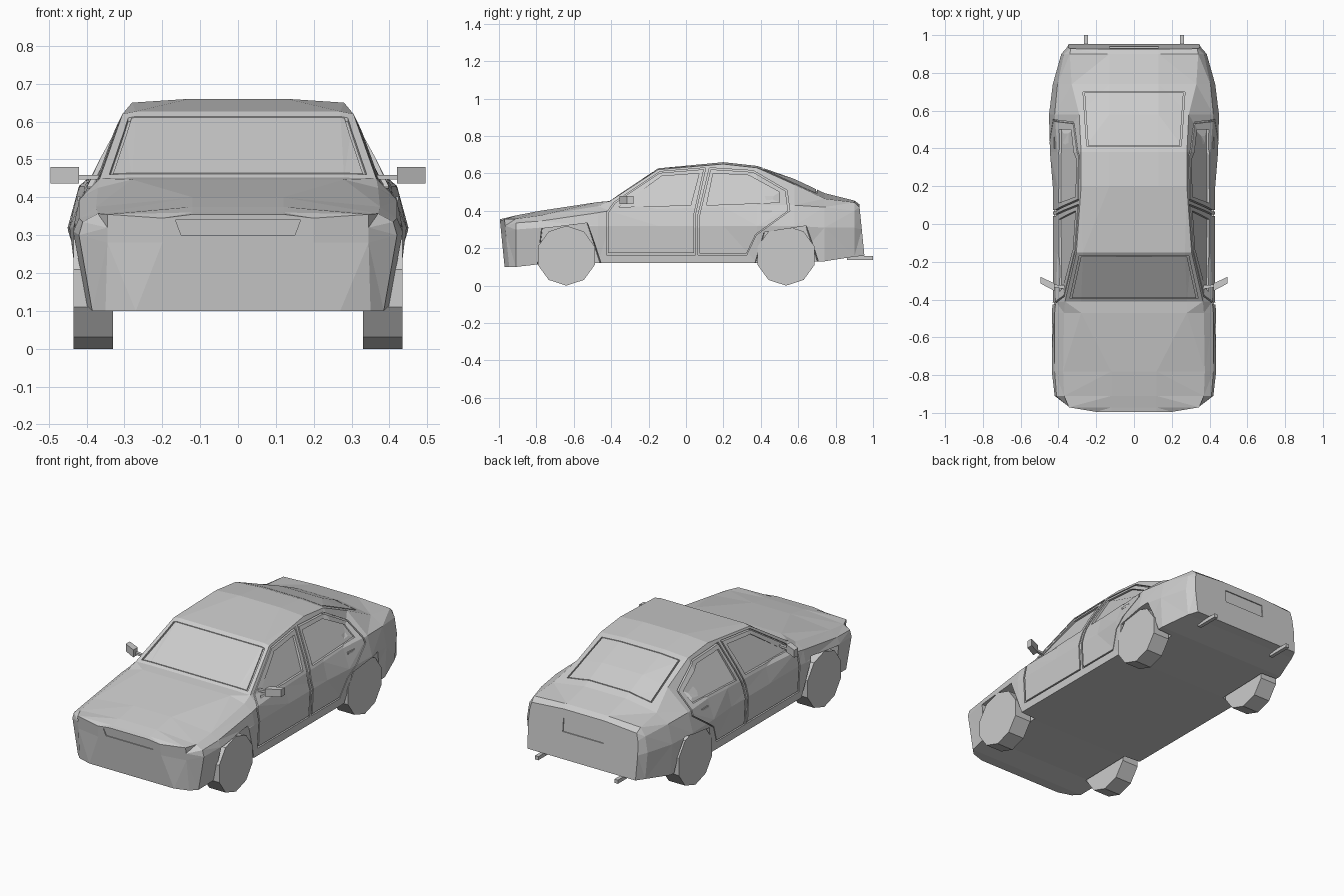
import bpy, bmesh, math
from mathutils import Vector
from mathutils.bvhtree import BVHTree

default = bpy.data.objects.get("Cube")
if default:
    bpy.data.objects.remove(default, do_unlink=True)

GREY = (0.6, 0.6, 0.6, 1.0)
paint = bpy.data.materials.new("plain_grey")
paint.use_nodes = True
paint.diffuse_color = GREY
paint.node_tree.nodes["Principled BSDF"].inputs["Base Color"].default_value = GREY


def make_object(name, bm):
    """Turn a bmesh into a linked, painted object."""
    bmesh.ops.recalc_face_normals(bm, faces=bm.faces)
    mesh = bpy.data.meshes.new(name)
    bm.to_mesh(mesh)
    bm.free()
    mesh.materials.append(paint)
    obj = bpy.data.objects.new(name, mesh)
    bpy.context.collection.objects.link(obj)
    return obj


def bridge(bm, loop_a, loop_b):
    for i in range(len(loop_a)):
        j = (i + 1) % len(loop_a)
        bm.faces.new((loop_a[i], loop_a[j], loop_b[j], loop_b[i]))


def add_solid(bm, start, end):
    """Closed prism between two matching outlines."""
    a = [bm.verts.new(p) for p in start]
    b = [bm.verts.new(p) for p in end]
    bridge(bm, a, b)
    bm.faces.new(a)
    bm.faces.new(b)


def flip(points):
    return [Vector((-p[0], p[1], p[2])) for p in points]


def cut(target, bm, name):
    """Subtract a cutter mesh from the target, then discard it."""
    cutter = make_object(name, bm)
    cutter.hide_render = True
    mod = target.modifiers.new(name, 'BOOLEAN')
    mod.operation = 'DIFFERENCE'
    mod.solver = 'EXACT'
    mod.object = cutter
    bpy.context.view_layer.objects.active = target
    bpy.ops.object.modifier_apply(modifier=name)
    bpy.data.objects.remove(cutter, do_unlink=True)


# Body shell: y, then x,z of sill, belt, shoulder, upper edge and crown
SECTIONS = [
    (-.97, .27, .10, .20, .28, .20, .31, .20, .345, .12, .355),
    (-.945, .35, .10, .345, .28, .345, .32, .345, .355, .12, .36),
    (-.91, .385, .10, .42, .30, .41, .335, .37, .357, .12, .375),
    (-.78, .40, .115, .435, .31, .42, .345, .375, .375, .12, .40),
    (-.47, .42, .12, .435, .32, .42, .39, .37, .425, .28, .447),
    (-.41, .42, .12, .43, .32, .415, .40, .365, .45, .28, .452),
    (-.15, .42, .12, .43, .32, .405, .41, .305, .62, .27, .627),
    (.2, .42, .12, .43, .32, .405, .42, .28, .65, .13, .66),
    (.38, .42, .12, .445, .32, .405, .43, .28, .63, .13, .64),
    (.58, .42, .125, .45, .32, .42, .43, .29, .54, .13, .57),
    (.74, .42, .13, .43, .31, .405, .42, .33, .465, .13, .495),
    (.90, .37, .155, .385, .31, .37, .40, .34, .445, .13, .455),
    (.96, .345, .16, .35, .30, .345, .38, .335, .42, .13, .435),
]
bm = bmesh.new()
rings = []
for y, *xz in SECTIONS:
    half = []
    for x, z in zip(xz[::2], xz[1::2]):
        lean = .1 * (z - .1) if abs(y) > .94 else 0
        half.append(Vector((x, y - lean, z)))
    rings.append([bm.verts.new(p) for p in half + flip(half)[::-1]])
for a, b in zip(rings, rings[1:]):
    bridge(bm, a, b)
bm.faces.new(rings[0])
bm.faces.new(rings[-1])
bmesh.ops.recalc_face_normals(bm, faces=bm.faces)
bmesh.ops.triangulate(bm, faces=bm.faces)
surface = BVHTree.FromBMesh(bm)
body = make_object("body", bm)

# Wheel arches, slightly flared outwards
ARCHES = [[(-.81, .03), (-.775, .305), (-.525, .335), (-.42, .03)],
          [(.335, .03), (.415, .285), (.645, .32), (.745, .03)]]
bm = bmesh.new()
for arch in ARCHES:
    mid = sum(p[0] for p in arch) / len(arch)
    inner = [Vector((.32, mid + (y - mid) * .95, z)) for y, z in arch]
    outer = [Vector((.6, mid + (y - mid) * 1.03, z)) for y, z in arch]
    add_solid(bm, inner, outer)
    add_solid(bm, flip(inner), flip(outer))
cut(body, bm, "arch_cutter")

# Door, window and plate cuts that follow the body surface
VIEWS = {  # ray start and direction for an outline point
    'side': (lambda u, v: Vector((2, u, v)), Vector((-1, 0, 0))),
    'top': (lambda u, v: Vector((u, v, 2)), Vector((0, 0, -1))),
    'front': (lambda u, v: Vector((u, -2, v)), Vector((0, 1, 0))),
    'back': (lambda u, v: Vector((u, 2, v)), Vector((0, -1, 0))),
}


def project(outline, view, offset):
    start, ray = VIEWS[view]
    hits = [surface.ray_cast(start(u, v), ray)[0] for u, v in outline]
    return [h + ray * offset for h in hits]


def resample(outline, steps=3):
    pts = [Vector(p) for p in outline]
    return [p.lerp(pts[(i + 1) % len(pts)], s / steps)
            for i, p in enumerate(pts) for s in range(steps)]


def recess(bm, outline, view, depth):
    low, high = project(outline, view, depth), project(outline, view, -.03)
    add_solid(bm, low, high)
    if view == 'side':
        add_solid(bm, flip(low), flip(high))


def groove(bm, outline, view, depth, shrink):
    outer = resample(outline)
    centre = sum(outer, Vector((0, 0))) / len(outer)
    inner = [centre + (p - centre) * shrink for p in outer]
    loops = [project(outer, view, depth), project(outer, view, -.03),
             project(inner, view, -.03), project(inner, view, depth)]
    for mirrored in ([False, True] if view == 'side' else [False]):
        made = [[bm.verts.new(p) for p in (flip(l) if mirrored else l)] for l in loops]
        for k in range(4):
            bridge(bm, made[k], made[(k + 1) % 4])


def symmetric(points):
    return points + [(-u, v) for u, v in reversed(points)]


FRONT_DOOR = [(-.425, .165), (.05, .165), (.05, .38), (.105, .63),
              (-.14, .61), (-.385, .445), (-.425, .39)]
REAR_DOOR = [(.065, .165), (.325, .165), (.375, .27), (.555, .40),
             (.54, .51), (.36, .615), (.125, .63), (.065, .38)]
FRONT_WINDOW = [(-.36, .42), (.025, .43), (.07, .60), (-.13, .585)]
REAR_WINDOW = [(.11, .43), (.50, .445), (.50, .50), (.335, .59), (.145, .60)]

bm = bmesh.new()
for door in (FRONT_DOOR, REAR_DOOR):
    groove(bm, door, 'side', .018, .965)
for window in (FRONT_WINDOW, REAR_WINDOW):
    recess(bm, window, 'side', .012)
groove(bm, symmetric([(.34, -.395), (.29, -.17)]), 'top', .01, .97)
groove(bm, symmetric([(.25, .41), (.27, .70)]), 'top', .01, .97)
recess(bm, symmetric([(.15, .30), (.165, .34)]), 'front', .005)
recess(bm, symmetric([(.13, .31), (.13, .385)]), 'back', .006)
cut(body, bm, "panel_cutter")

# Wheels
for end, y in (("front", -.64), ("rear", .535)):
    for side, sign in (("left", 1), ("right", -1)):
        bm = bmesh.new()
        rim = [(y + .16 * math.cos(a), .16 + .16 * math.sin(a))
               for a in (math.radians(36 * i - 90) for i in range(10))]
        add_solid(bm, [(sign * .33, *p) for p in rim], [(sign * .435, *p) for p in rim])
        make_object(f"{end}_{side}_wheel", bm)


def slab(outline, low, high):
    return ([Vector((x, y, low)) for x, y in outline],
            [Vector((x, y, high)) for x, y in outline])


def box(x0, x1, y0, y1):
    return [(x0, y0), (x1, y0), (x1, y1), (x0, y1)]


# Mirrors, door handles and exhaust pipes on both sides
DETAILS = {
    "mirror": [slab([(.42, -.355), (.495, -.315), (.495, -.28), (.42, -.315)], .437, .48),
               slab([(.36, -.345), (.43, -.335), (.43, -.32), (.36, -.325)], .447, .459)],
    "door_handle": [slab(box(.39, .424, .40, .46), .39, .402)],
    "exhaust_pipe": [slab(box(.243, .265, .86, 1.0), .137, .158)],
}
for name, solids in DETAILS.items():
    for side in ("left", "right"):
        bm = bmesh.new()
        for low, high in solids:
            if side == "right":
                low, high = flip(low), flip(high)
            add_solid(bm, low, high)
        make_object(f"{side}_{name}", bm)
